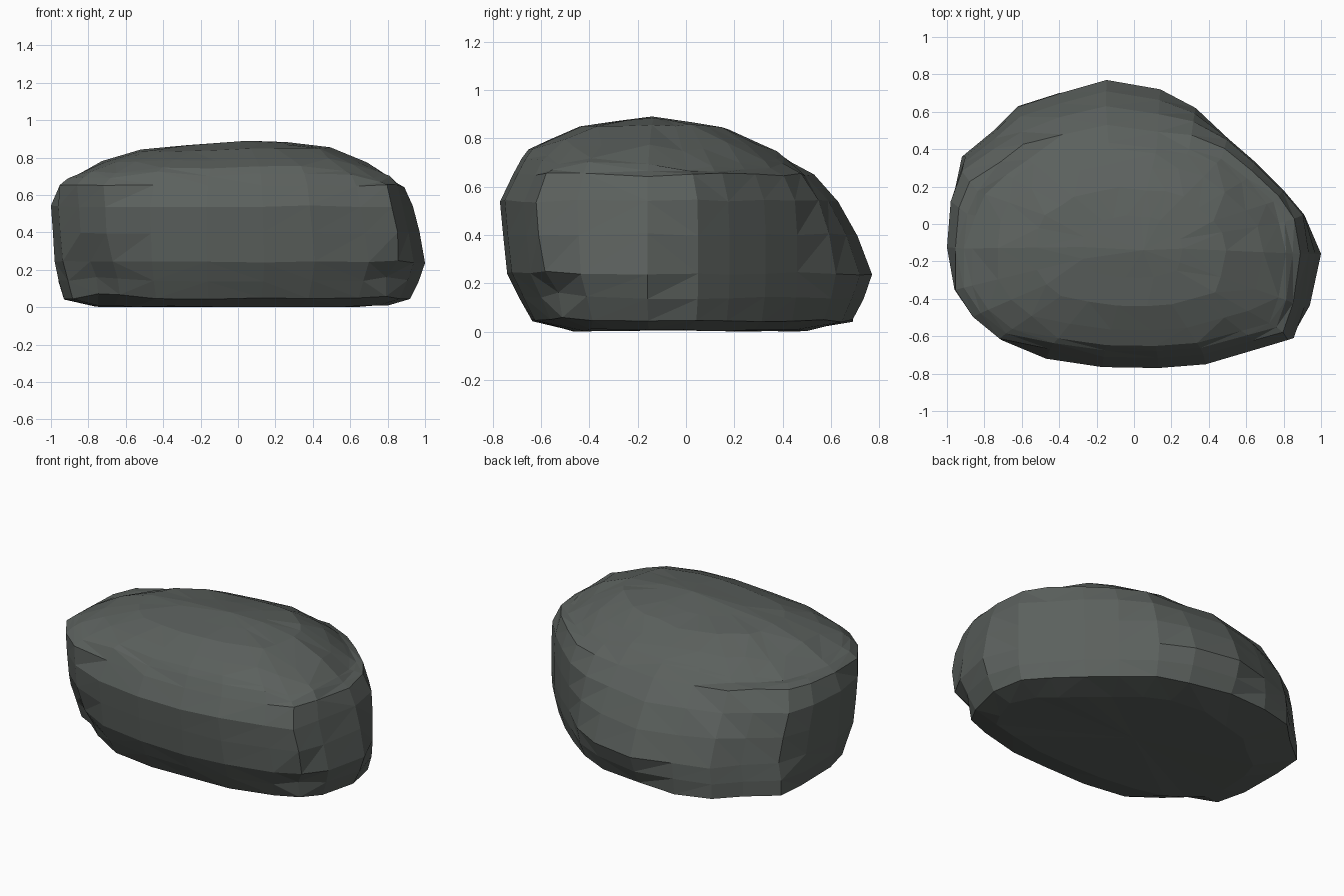
import bpy, bmesh, random
from mathutils import Vector

if "Cube" in bpy.data.objects:
    bpy.data.objects.remove(bpy.data.objects["Cube"])

random.seed(4)

# Widest plan outline of the boulder (x, y), counter-clockwise from the back
OUTLINE = [(-0.15, 0.77), (-0.4, 0.70), (-0.62, 0.63), (-0.75, 0.50), (-0.92, 0.36),
           (-0.98, 0.17), (-1.0, -0.12), (-0.96, -0.35), (-0.85, -0.50), (-0.71, -0.62),
           (-0.47, -0.72), (-0.17, -0.765), (0.14, -0.77), (0.41, -0.75), (0.70, -0.67),
           (0.88, -0.62), (0.94, -0.45), (1.0, -0.16), (0.91, 0.05), (0.80, 0.18),
           (0.65, 0.33), (0.50, 0.46), (0.33, 0.62), (0.14, 0.72)]

# Each side layer: height, left reach, right reach, front y, back y, back right steepness
LAYERS = [(0.015, .78, .80, -.47, .50, 0), (0.055, .93, .92, -.64, .69, .6),
          (0.15, .96, .965, -.69, .735, .8), (0.25, .98, 1.0, -.74, .77, 1),
          (0.40, .99, .97, -.757, .71, 1), (0.54, 1.0, .935, -.77, .63, .9),
          (0.65, .955, .905, -.715, .53, .65), (0.71, .91, .865, -.68, .435, .5)]
CY = -0.15

# Height of the top along y and along x
ALONG_Y = [(-.77, .54), (-.66, .75), (-.45, .85), (-.15, .89), (.15, .85), (.39, .74), (.55, .63)]
ALONG_X = [(-1, .54), (-.93, .70), (-.76, .78), (-.47, .86), (.12, .89), (.43, .88),
           (.75, .76), (.88, .70), (.94, .57)]

# Chipped corners: centre, radius, depth
CHIPS = [((0.82, -0.58, 0.16), 0.16, 0.09), ((-0.82, -0.54, 0.12), 0.28, 0.10),
         ((0.88, -0.06, 0.66), 0.14, 0.06), ((-0.60, 0.52, 0.50), 0.14, 0.04)]


def sample(table, t):
    for (a, za), (b, zb) in zip(table, table[1:]):
        if t <= b:
            return za + (zb - za) * (t - a) / (b - a)
    return table[-1][1]


def top_height(x, y):
    right = max(0, (x + y) * 0.707 - 0.35) * 0.25
    left = max(0, (y - x) * 0.707 - 0.40) * 0.20
    return sample(ALONG_Y, y) + sample(ALONG_X, x) - 0.89 - right - left


def place(px, py, layer):
    z, left, right, front, back, steep = layer
    x = px * (right if px > 0 else left)
    if py > CY:
        # the back right flank is steeper than the rest
        k = steep * min(1, max(0, (px - 0.2) / 0.3))
        shrink = (back - CY) / 0.92
        y = CY + (py - CY) * (shrink + (1 - shrink) * k)
        if px > 0:
            x += (min(px, right) - x) * k
        elif 0.03 < z < 0.25:
            x, y = max(px, -left), min(py, back)
    else:
        y = CY + (py - CY) / 0.62 * (CY - front)
    # fuller upper front left corner
    if z > 0.6 and px < -0.6 and py < -0.3:
        x, y = max(x * 1.06, -left), max(y * 1.06, front)
    return Vector((x, y, z))


def chip(v):
    for centre, radius, depth in CHIPS:
        d = (v - Vector(centre)).length
        if d < radius:
            inward = (Vector((0, -0.1, 0.45)) - v).normalized()
            v = v + inward * depth * (1 - d / radius)
    return v


bm = bmesh.new()
rings = []
for layer in LAYERS:
    ring = []
    for px, py in OUTLINE:
        v = place(px, py, layer)
        if layer is LAYERS[-1]:
            v.z = max(0.665, min(0.72, top_height(v.x, v.y)))
        v = chip(v)
        v.z += random.uniform(-0.006, 0.006)
        ring.append(bm.verts.new(v))
    rings.append(ring)

# Crown rings shrink inwards and follow the top heights
for s in (0.95, 0.8, 0.57, 0.3):
    ring = []
    for px, py in OUTLINE:
        v = place(px, py, LAYERS[-1])
        x, y = v.x * s, -0.12 + (v.y + 0.12) * s
        ring.append(bm.verts.new(chip(Vector((x, y, top_height(x, y))))))
    rings.append(ring)

# Sides
n = len(OUTLINE)
for a, b in zip(rings, rings[1:]):
    for i in range(n):
        j = (i + 1) % n
        bm.faces.new((a[i], a[j], b[j], b[i]))

# Top and underside
crown = bm.verts.new((0.05, -0.14, 0.89))
base = bm.verts.new((0.0, 0.0, 0.015))
for i in range(n):
    j = (i + 1) % n
    bm.faces.new((rings[-1][i], rings[-1][j], crown))
    bm.faces.new((rings[0][j], rings[0][i], base))

bmesh.ops.triangulate(bm, faces=[f for f in bm.faces if len(f.verts) > 3])
bmesh.ops.recalc_face_normals(bm, faces=bm.faces)

# Rest on the ground
low = min(v.co.z for v in bm.verts)
for v in bm.verts:
    if v.co.z < 0.3:
        v.co.z -= low

mesh = bpy.data.meshes.new("boulder")
bm.to_mesh(mesh)
bm.free()

stone = bpy.data.materials.new("dark grey stone")
stone.diffuse_color = (0.105, 0.118, 0.110, 1)
stone.use_nodes = True
stone.node_tree.nodes["Principled BSDF"].inputs["Base Color"].default_value = stone.diffuse_color
mesh.materials.append(stone)

boulder = bpy.data.objects.new("boulder", mesh)
bpy.context.collection.objects.link(boulder)
